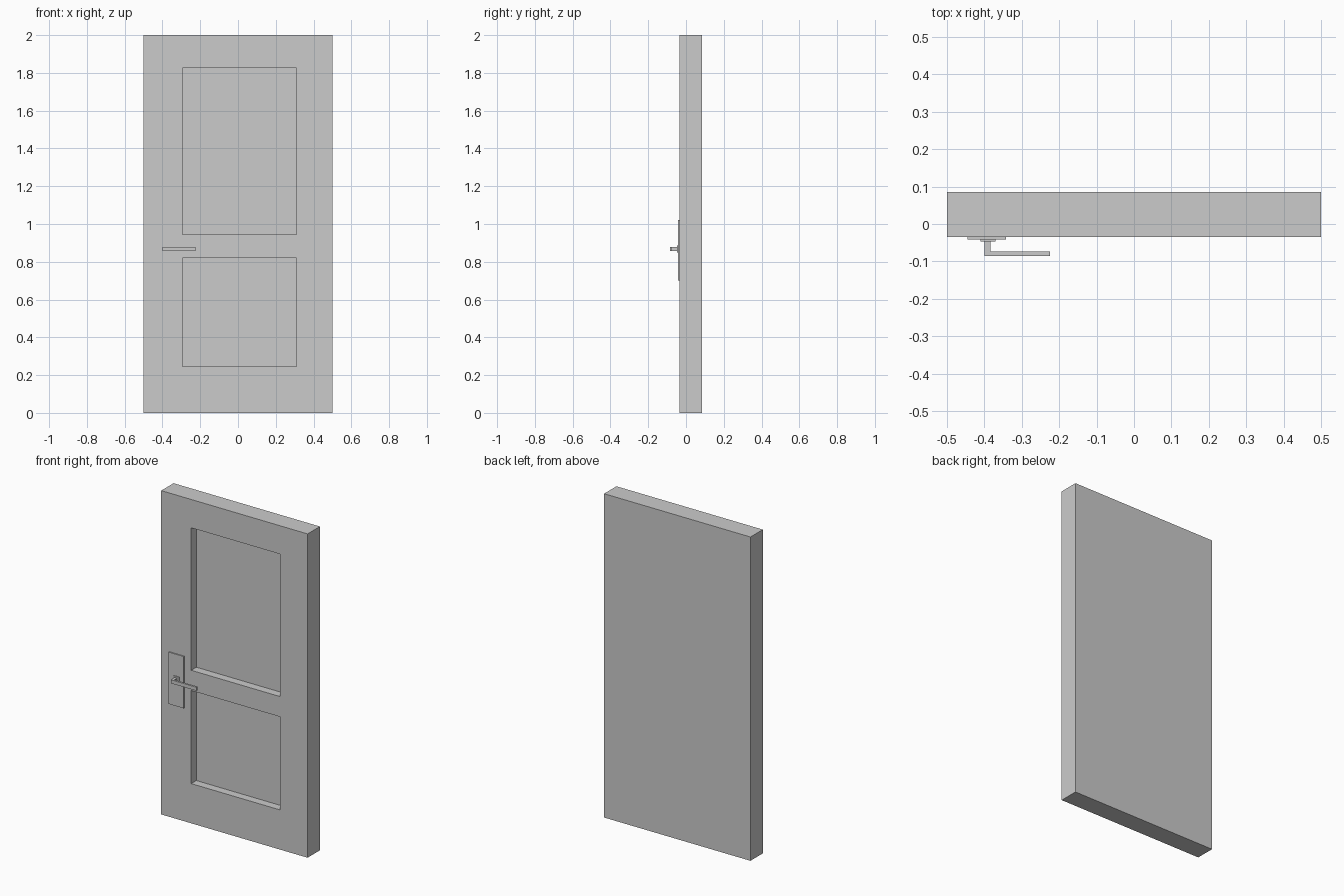
import bpy, bmesh

if "Cube" in bpy.data.objects:
    bpy.data.objects.remove(bpy.data.objects["Cube"])


def finish(name, bm):
    bmesh.ops.recalc_face_normals(bm, faces=bm.faces)
    mesh = bpy.data.meshes.new(name)
    bm.to_mesh(mesh)
    bm.free()
    obj = bpy.data.objects.new(name, mesh)
    bpy.context.collection.objects.link(obj)
    return obj


def prism(name, outline, axis, low, high):
    """Extrude an outline along axis: 'y' takes (x, z), 'z' takes (x, y)."""
    bm = bmesh.new()
    def place(p, d):
        return (p[0], d, p[1]) if axis == 'y' else (p[0], p[1], d)
    face = bm.faces.new([bm.verts.new(place(p, low)) for p in outline])
    moved = bmesh.ops.extrude_face_region(bm, geom=[face], use_keep_orig=True)
    vec = (0, high - low, 0) if axis == 'y' else (0, 0, high - low)
    bmesh.ops.translate(bm, vec=vec,
                        verts=[v for v in moved['geom'] if isinstance(v, bmesh.types.BMVert)])
    return finish(name, bm)


def rect(x0, x1, z0, z1):
    return [(x0, z0), (x1, z0), (x1, z1), (x0, z1)]


# door slab: front grid with two recessed panels, closed by the back
FRONT, BACK, DEPTH = -0.035, 0.085, 0.05
xs = [-0.5, -0.295, 0.31, 0.5]
zs = [0, 0.245, 0.82, 0.945, 1.825, 2]
bm = bmesh.new()
grid = [[bm.verts.new((x, FRONT, z)) for x in xs] for z in zs]
panels, cells = [], []
for r in range(len(zs) - 1):
    for c in range(len(xs) - 1):
        f = bm.faces.new((grid[r][c], grid[r][c + 1], grid[r + 1][c + 1], grid[r + 1][c]))
        cells.append(f)
        if c == 1 and r in (1, 3):
            panels.append(f)
rim = [e for e in bm.edges if e.is_boundary]
side = bmesh.ops.extrude_edge_only(bm, edges=rim)['geom']
bmesh.ops.translate(bm, vec=(0, BACK - FRONT, 0),
                    verts=[v for v in side if isinstance(v, bmesh.types.BMVert)])
bmesh.ops.contextual_create(bm, geom=[e for e in side if isinstance(e, bmesh.types.BMEdge)
                                      and e.is_boundary])
for f in panels:
    sunk = bmesh.ops.extrude_discrete_faces(bm, faces=[f])['faces']
    bmesh.ops.translate(bm, vec=(0, DEPTH, 0), verts=sunk[0].verts)
finish("door_slab", bm)

# handle back plate and small collar
prism("handle_plate", rect(-0.445, -0.342, 0.70, 1.02), 'y', -0.042, -0.034)
prism("handle_collar", rect(-0.41, -0.37, 0.848, 0.886), 'y', -0.047, -0.041)

# L-shaped lever: stem out of the plate, then grip to the right
prism("lever_handle",
      [(-0.40, -0.046), (-0.40, -0.085), (-0.225, -0.085),
       (-0.225, -0.073), (-0.383, -0.073), (-0.383, -0.046)],
      'z', 0.856, 0.878)
